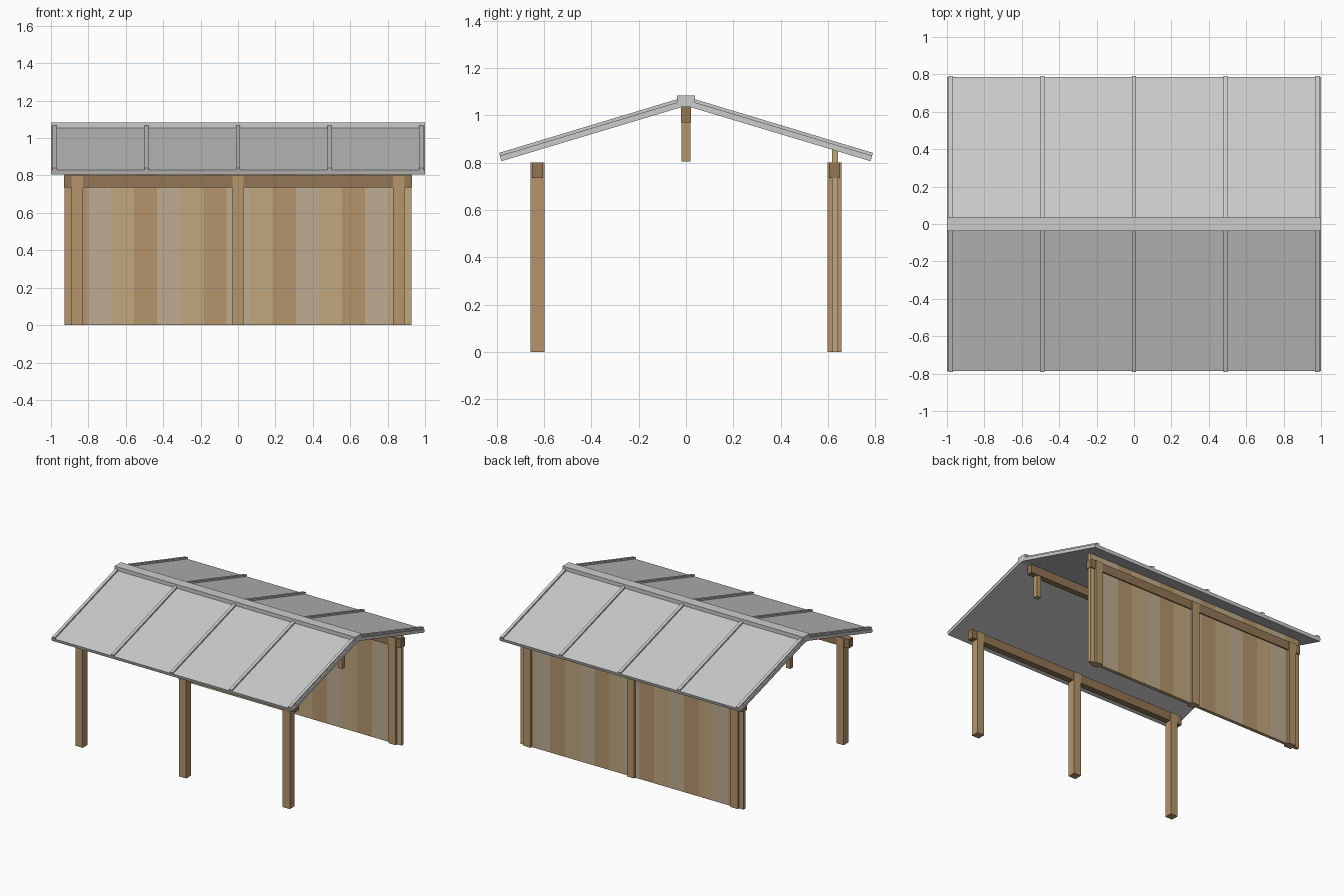
import bpy, bmesh

if "Cube" in bpy.data.objects:
    bpy.data.objects.remove(bpy.data.objects["Cube"])


def material(name, rgb):
    m = bpy.data.materials.new(name)
    m.diffuse_color = (*rgb, 1)
    m.use_nodes = True
    m.node_tree.nodes["Principled BSDF"].inputs["Base Color"].default_value = m.diffuse_color
    return m


post_wood = material("post_wood", (0.46, 0.30, 0.15))
beam_wood = material("beam_wood", (0.29, 0.18, 0.09))
plank_woods = [post_wood,
               material("weathered_wood", (0.52, 0.41, 0.29)),
               material("light_wood", (0.53, 0.39, 0.21))]


def prism(name, profile, x0, x1, mat=None):
    """Extrude a (y, z) profile along x."""
    bm = bmesh.new()
    face = bm.faces.new([bm.verts.new((x0, y, z)) for y, z in profile])
    ext = bmesh.ops.extrude_face_region(bm, geom=[face])
    moved = [v for v in ext["geom"] if isinstance(v, bmesh.types.BMVert)]
    bmesh.ops.translate(bm, verts=moved, vec=(x1 - x0, 0, 0))
    bmesh.ops.recalc_face_normals(bm, faces=bm.faces)
    mesh = bpy.data.meshes.new(name)
    bm.to_mesh(mesh)
    bm.free()
    ob = bpy.data.objects.new(name, mesh)
    bpy.context.collection.objects.link(ob)
    if mat:
        mesh.materials.append(mat)
    return ob


def box(name, x0, x1, y0, y1, z0, z1, mat=None):
    return prism(name, [(y0, z0), (y1, z0), (y1, z1), (y0, z1)], x0, x1, mat)


# Roof slopes with standing battens, and the ridge cap
for side, s in (("front", -1), ("back", 1)):
    slab = [(0, 1.040), (0.78, 0.806), (0.787, 0.829), (0, 1.066)]
    prism(f"{side}_roof_slope", [(s * y, z) for y, z in slab], -1, 1)
    batten = [(0.03, 1.055), (0.786, 0.827), (0.790, 0.841), (0.03, 1.070)]
    for i in range(5):
        x = -0.98 + 0.49 * i
        prism(f"{side}_roof_batten_{i + 1}", [(s * y, z) for y, z in batten],
              x - 0.011, x + 0.011)
box("ridge_cap", -1, 1, -0.038, 0.038, 1.035, 1.083)

# Posts and eave beams on both sides
for side, y in (("front", -0.628), ("back", 0.628)):
    for i, x in enumerate((-0.86, 0, 0.86)):
        box(f"{side}_post_{i + 1}", x - 0.03, x + 0.03, y - 0.029, y + 0.029,
            0, 0.80, post_wood)
    box(f"{side}_eave_beam", -0.93, 0.93, y - 0.023, y + 0.023, 0.735, 0.801, beam_wood)

# Ridge beam and the short king posts below it
box("ridge_beam", -0.93, 0.93, -0.022, 0.022, 0.97, 1.04, beam_wood)
for i, x in enumerate((-0.86, 0, 0.86)):
    box(f"king_post_{i + 1}", x - 0.018, x + 0.018, -0.018, 0.018, 0.805, 0.98, post_wood)

# Back wall of fifteen vertical planks
w = 1.854 / 15
for i in range(15):
    x = -0.927 + i * w
    box(f"wall_plank_{i + 1}", x, x + w, 0.617, 0.642, 0, 0.857, plank_woods[i % 3])
